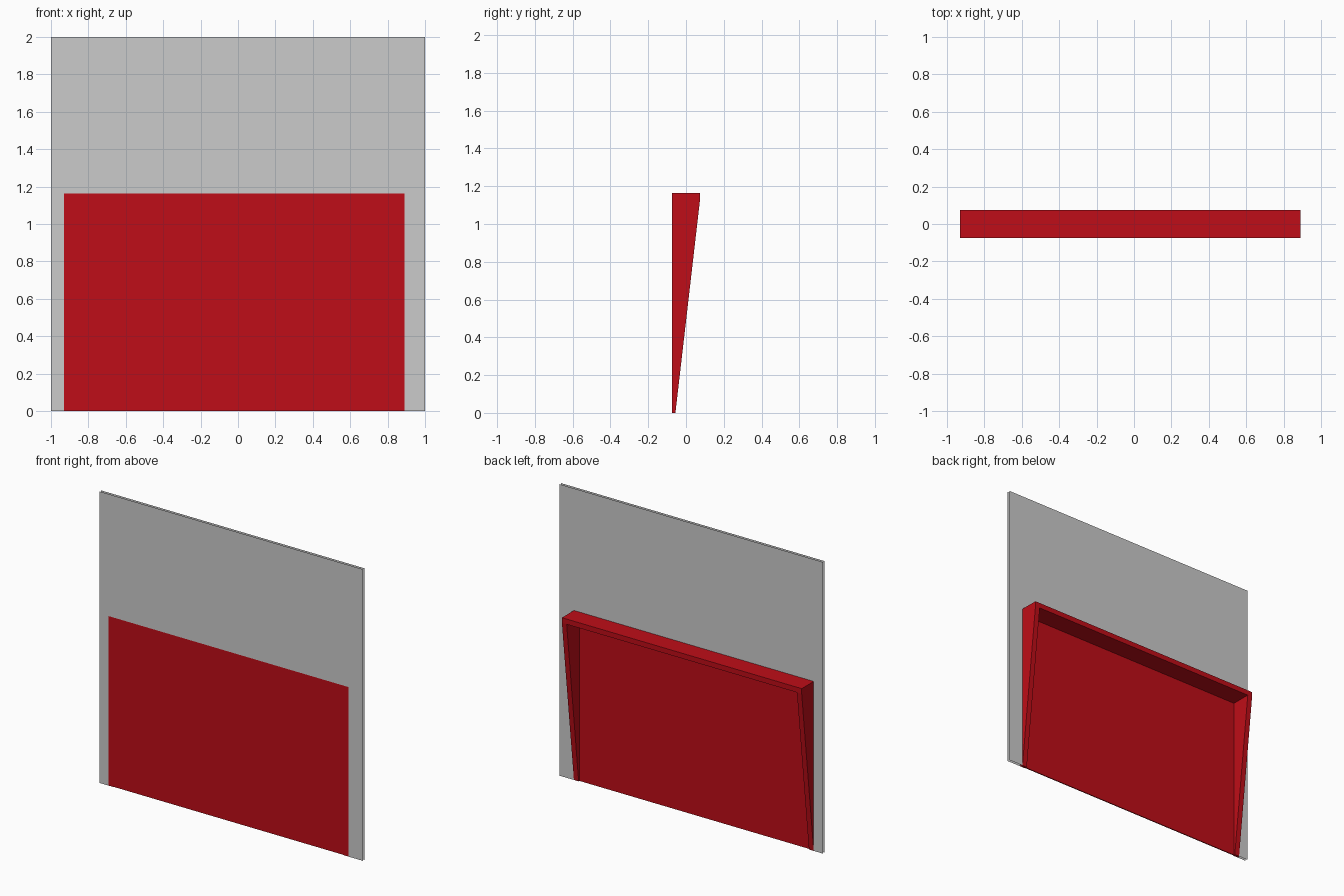
import bpy

if "Cube" in bpy.data.objects:
    bpy.data.objects.remove(bpy.data.objects["Cube"])

FRONT, BACK = -0.074, 0.074      # depth limits of the red frame
REAR = -0.056                    # rear skin of the board
LEFT, RIGHT, TOP, W = -0.93, 0.89, 1.163, 0.036

red = bpy.data.materials.new("red")
red.diffuse_color = (0.52, 0.004, 0.009, 1)
red.use_nodes = True
red.node_tree.nodes["Principled BSDF"].inputs["Base Color"].default_value = red.diffuse_color


def make(name, verts, faces, mat=None):
    mesh = bpy.data.meshes.new(name)
    mesh.from_pydata(verts, [], faces)
    obj = bpy.data.objects.new(name, mesh)
    bpy.context.collection.objects.link(obj)
    if mat:
        mesh.materials.append(mat)
    return obj


def extrude_x(name, profile, x0, x1):
    """Solid prism: a (y, z) profile swept along x."""
    n = len(profile)
    verts = [(x, y, z) for x in (x0, x1) for y, z in profile]
    faces = [tuple(reversed(range(n))), tuple(range(n, 2 * n))]
    faces += [(i, (i + 1) % n, n + (i + 1) % n, n + i) for i in range(n)]
    return make(name, verts, faces, red)


# Grey board: two thin skins with open edges, notched around the red frame
notch = [(-1, 0), (LEFT, 0), (LEFT, TOP), (RIGHT, TOP), (RIGHT, 0),
         (1, 0), (1, 2), (-1, 2)]
for name, y, order in (("board_front", FRONT, 1), ("board_rear", REAR, -1)):
    make(name, [(x, y, z) for x, z in notch], [tuple(range(8))[::order]])

# Tapered side cheeks
cheek = [(FRONT, 0), (REAR, 0), (BACK, TOP - W), (BACK, TOP), (FRONT, TOP)]
extrude_x("left_cheek", cheek, LEFT, LEFT + W)
extrude_x("right_cheek", cheek, RIGHT - W, RIGHT)

# Top rail between the cheeks
rail = [(FRONT, TOP - W), (BACK, TOP - W), (BACK, TOP), (FRONT, TOP)]
extrude_x("top_rail", rail, LEFT + W, RIGHT - W)

# Thin panel filling the frame, set back slightly from the front
p0, p1 = FRONT + 0.003, FRONT + 0.010
panel = [(p0, 0), (p1, 0), (p1, TOP - W), (p0, TOP - W)]
extrude_x("panel", panel, LEFT + W, RIGHT - W)
